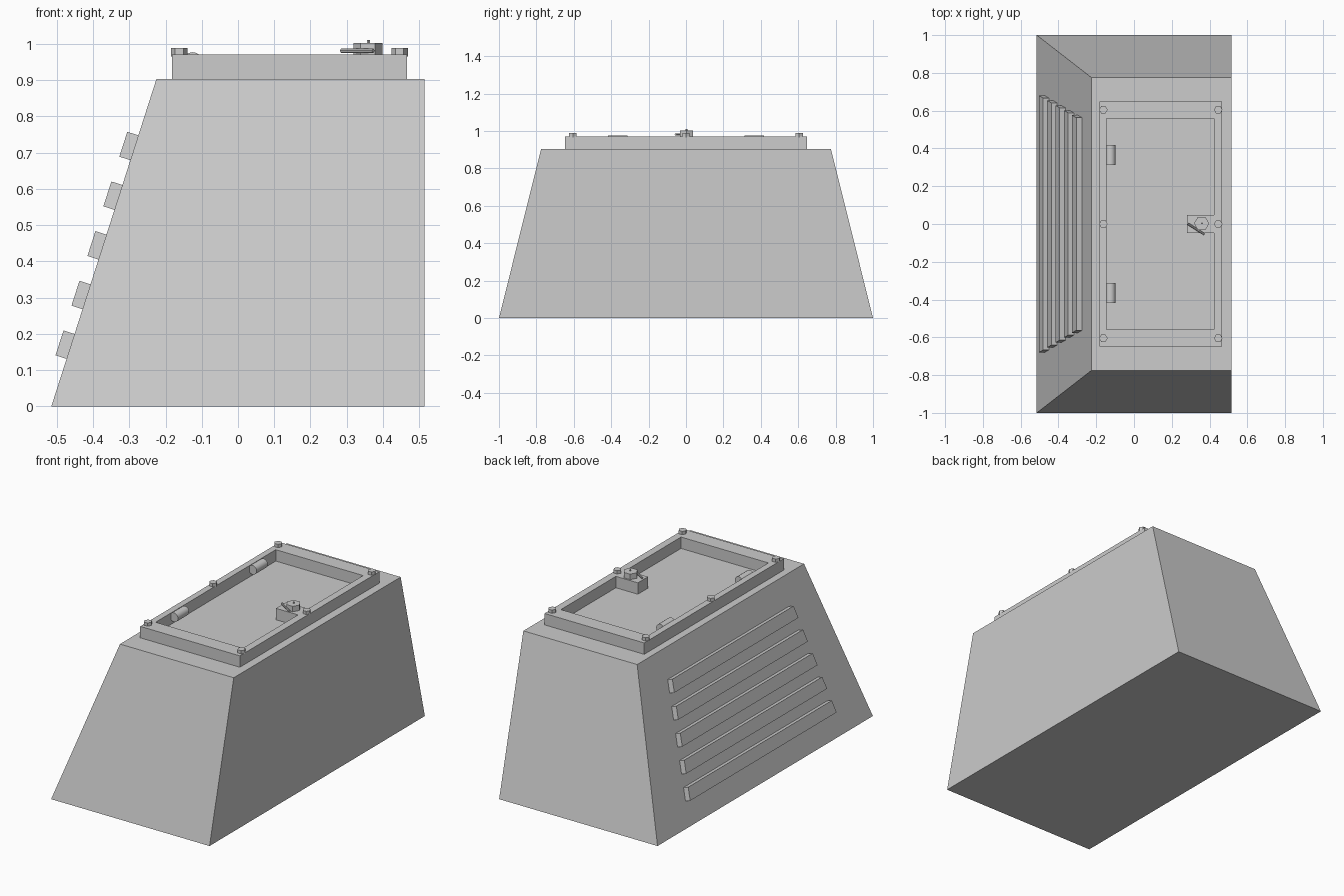
import bpy, bmesh, math
from mathutils import Vector, Matrix

if "Cube" in bpy.data.objects:
    bpy.data.objects.remove(bpy.data.objects["Cube"])

metal = bpy.data.materials.new("grey metal")
metal.diffuse_color = (0.604, 0.604, 0.604, 1)
metal.use_nodes = True
metal.node_tree.nodes["Principled BSDF"].inputs["Base Color"].default_value = metal.diffuse_color

TOP, RIM = 0.903, 0.97      # body top height, hatch frame top height


def finish(name, bm):
    bmesh.ops.recalc_face_normals(bm, faces=bm.faces[:])
    me = bpy.data.meshes.new(name)
    bm.to_mesh(me)
    bm.free()
    me.materials.append(metal)
    ob = bpy.data.objects.new(name, me)
    bpy.context.collection.objects.link(ob)
    return ob


def hexahedron(name, bottom, top):
    """Solid between two matching four-point loops."""
    bm = bmesh.new()
    a = [bm.verts.new(p) for p in bottom]
    b = [bm.verts.new(p) for p in top]
    bm.faces.new(a[::-1])
    bm.faces.new(b)
    for i in range(4):
        j = (i + 1) % 4
        bm.faces.new((a[i], a[j], b[j], b[i]))
    return finish(name, bm)


def rect(x0, x1, y, z):
    return [(x0, -y, z), (x1, -y, z), (x1, y, z), (x0, y, z)]


def prism(name, sides, radius, depth, matrix):
    bm = bmesh.new()
    bmesh.ops.create_cone(bm, cap_ends=True, segments=sides, radius1=radius,
                          radius2=radius, depth=depth, matrix=matrix)
    return finish(name, bm)


def hex_head(name, x, y, radius, z0, z1):
    m = Matrix.Translation((x, y, (z0 + z1) / 2)) @ Matrix.Rotation(math.radians(30), 4, 'Z')
    # a corner must point along x
    ob = prism(name, 6, radius, z1 - z0, m)
    return ob


# Tapered body with one upright side
hexahedron("body", rect(-0.515, 0.515, 1.0, 0), rect(-0.225, 0.515, 0.775, TOP))

# Slats on the sloping side, ends following the taper
along = Vector((0.29, 0, 0.903)).normalized()
out = Vector((-along.z, 0, along.x))
for i in range(5):
    z0 = 0.131 + 0.137 * i
    low = Vector((-0.515 + z0 * 0.29 / 0.903, 0, z0))
    high = low + along * 0.072
    loop = []
    for p, s in ((low, -1), (low, 1), (high, 1), (high, -1)):
        loop.append(p + Vector((0, s * (0.68 - 0.19 * (p.z - 0.131)), 0)))
    hexahedron(f"slat_{i + 1}", [p - out * 0.005 for p in loop],
               [p + out * 0.032 for p in loop])

# Hatch frame with the lock tab reaching inward
xs = (-0.182, -0.145, 0.28, 0.423, 0.466)
ys = (-0.648, -0.558, -0.047, 0.047, 0.558, 0.648)
bm = bmesh.new()
for i in range(4):
    for j in range(5):
        border = i in (0, 3) or j in (0, 4)
        if border or (i, j) == (2, 2):
            bm.faces.new([bm.verts.new((x, y, TOP)) for x, y in (
                (xs[i], ys[j]), (xs[i + 1], ys[j]),
                (xs[i + 1], ys[j + 1]), (xs[i], ys[j + 1]))])
bmesh.ops.remove_doubles(bm, verts=bm.verts[:], dist=1e-5)
ext = bmesh.ops.extrude_face_region(bm, geom=bm.faces[:])
for v in ext["geom"]:
    if isinstance(v, bmesh.types.BMVert):
        v.co.z = RIM
finish("hatch_frame", bm)

# Frame bolts
for x in (-0.162, 0.446):
    for y in (-0.605, 0, 0.605):
        hex_head("frame_bolt", x, y, 0.0225, RIM - 0.005, 0.989)

# Hinge barrels
for s in (-1, 1):
    m = Matrix.Translation((-0.125, s * 0.365, 0.95)) @ Matrix.Rotation(math.pi / 2, 4, 'X')
    ob = prism("hinge_barrel", 16, 0.027, 0.104, m)
    bpy.ops.object.select_all(action='DESELECT')
    ob.select_set(True)
    bpy.context.view_layer.objects.active = ob
    bpy.ops.object.shade_smooth_by_angle(angle=math.radians(40))

# Lock head, pin and lever
hex_head("lock_head", 0.358, 0.003, 0.04, RIM - 0.005, 1.002)
prism("lock_pin", 6, 0.005, 0.02, Matrix.Translation((0.36, 0.003, 1.0)))
m = (Matrix.Translation((0.329, -0.027, 0.981)) @ Matrix.Rotation(math.radians(-33), 4, 'Z')
     @ Matrix.Rotation(math.pi / 2, 4, 'Y'))
prism("lock_lever", 8, 0.006, 0.105, m)

# Move hex corners onto the x axis
for ob in bpy.data.objects:
    if ob.name.startswith(("frame_bolt", "lock_head")):
        vs = ob.data.vertices
        c = sum((v.co for v in vs), Vector()) / len(vs)
        far = max(vs, key=lambda v: v.co.x).co - c
        turn = Matrix.Rotation(-math.atan2(far.y, far.x), 4, 'Z')
        ob.data.transform(Matrix.Translation(c) @ turn @ Matrix.Translation(-c))
